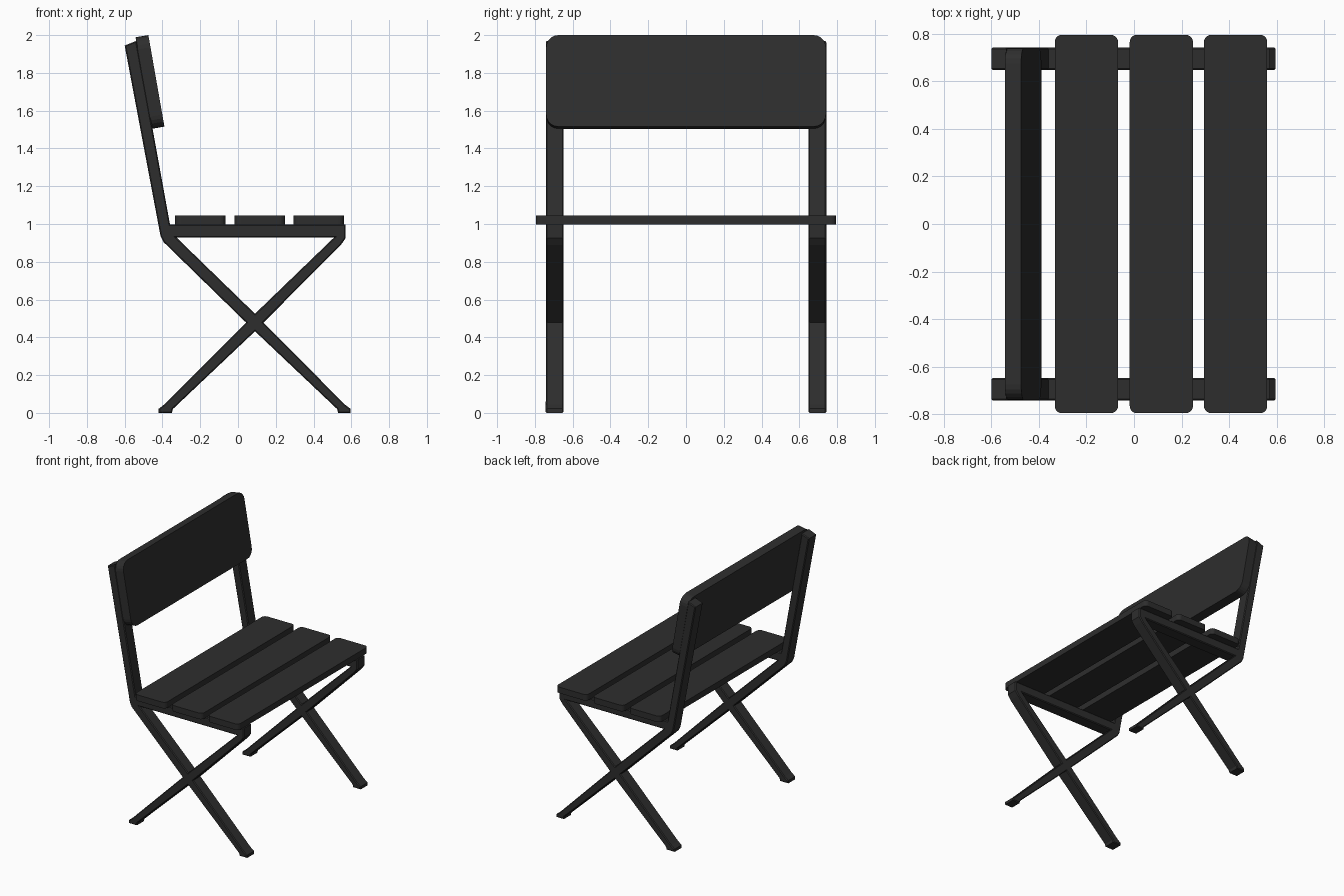
import bpy, math
from mathutils import Matrix, Vector

if "Cube" in bpy.data.objects:
    bpy.data.objects.remove(bpy.data.objects["Cube"])

mat = bpy.data.materials.new("charcoal")
mat.diffuse_color = (0.027, 0.027, 0.027, 1)
mat.use_nodes = True
mat.node_tree.nodes["Principled BSDF"].inputs["Base Color"].default_value = mat.diffuse_color


def plate(name, outlines, thickness, matrix, bevel=0.0):
    """Extrude flat outlines (the first is outer, the rest are holes) into a mesh."""
    cu = bpy.data.curves.new(name, 'CURVE')
    cu.dimensions = '2D'
    cu.fill_mode = 'BOTH'
    cu.extrude = thickness / 2 - bevel
    cu.bevel_depth = bevel
    cu.bevel_resolution = 0
    cu.offset = -bevel
    for pts in outlines:
        s = cu.splines.new('POLY')
        s.points.add(len(pts) - 1)
        for p, (x, y) in zip(s.points, pts):
            p.co = (x, y, 0, 1)
        s.use_cyclic_u = True
    ob = bpy.data.objects.new(name, cu)
    bpy.context.collection.objects.link(ob)
    ob.matrix_world = matrix
    bpy.ops.object.select_all(action='DESELECT')
    ob.select_set(True)
    bpy.context.view_layer.objects.active = ob
    bpy.ops.object.convert(target='MESH')
    ob = bpy.context.object
    ob.name = name
    ob.data.materials.clear()
    ob.data.materials.append(mat)
    for f in ob.data.polygons:
        f.use_smooth = False
        f.material_index = 0
    return ob


def rounded(hx, hy, r, n=5):
    pts = []
    for i, (sx, sy) in enumerate([(1, 1), (-1, 1), (-1, -1), (1, -1)]):
        for k in range(n + 1):
            a = math.pi / 2 * (i + k / n)
            pts.append((sx * (hx - r) + r * math.cos(a), sy * (hy - r) + r * math.sin(a)))
    return pts


# Side frames: crossed legs, seat rail and back post in one profile
outer = [(-0.42, 0), (-0.35, 0), (-0.345, 0.02), (0.09, 0.432), (0.525, 0.02), (0.53, 0),
         (0.595, 0), (0.595, 0.022), (0.565, 0.045), (0.135, 0.478), (0.545, 0.89),
         (0.57, 0.925), (0.57, 0.998), (-0.36, 0.998), (-0.537, 1.97), (-0.60, 1.945),
         (-0.41, 0.935), (-0.395, 0.905), (0.043, 0.478), (-0.39, 0.045), (-0.42, 0.022)]
hole = [(0.09, 0.525), (-0.325, 0.928), (0.508, 0.928)]
for side, y in (("right", -0.695), ("left", 0.695)):
    m = Matrix.Translation((0, y, 0)) @ Matrix.Rotation(math.pi / 2, 4, 'X')
    plate("side_frame_" + side, [outer, hole], 0.095, m, 0.006)

# Seat slats
for i, x in enumerate((-0.2, 0.115, 0.427)):
    plate(f"seat_slat_{i + 1}", [rounded(0.133, 0.795, 0.03)], 0.047,
          Matrix.Translation((x, 0, 1.0215)))

# Tilted backrest panel
up = Vector((-0.173, 0, 0.985)).normalized()
across = Vector((0, 1, 0))
m = Matrix((across, up, across.cross(up))).transposed().to_4x4()
plate("backrest", [rounded(0.74, 0.246, 0.065)], 0.069,
      Matrix.Translation((-0.466, 0, 1.752)) @ m)
